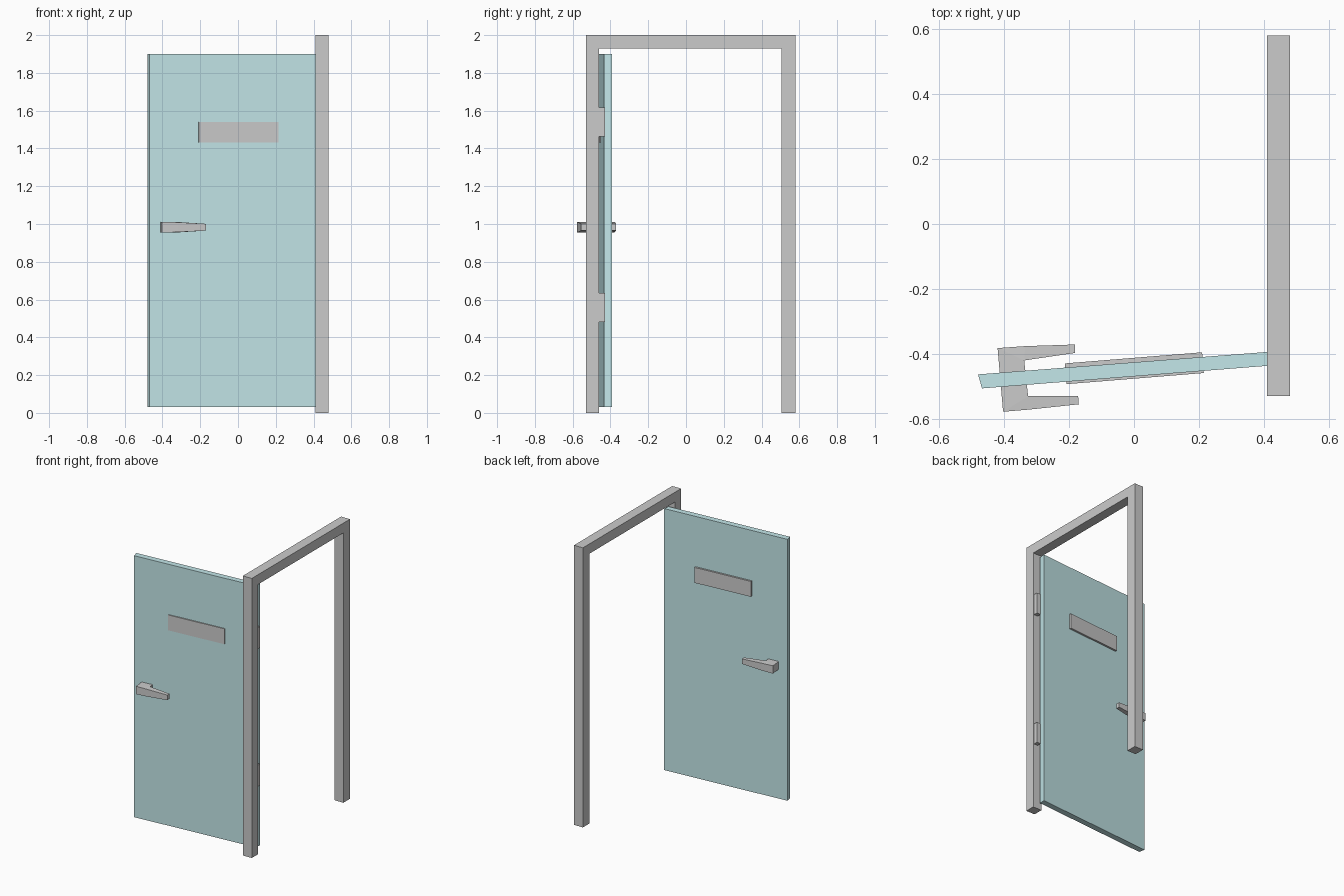
import bpy, bmesh, math

if "Cube" in bpy.data.objects:
    bpy.data.objects.remove(bpy.data.objects["Cube"])


def finish(name, bm, material=None):
    bmesh.ops.remove_doubles(bm, verts=bm.verts, dist=0.0001)
    bmesh.ops.recalc_face_normals(bm, faces=bm.faces)
    mesh = bpy.data.meshes.new(name)
    bm.to_mesh(mesh)
    bm.free()
    obj = bpy.data.objects.new(name, mesh)
    bpy.context.collection.objects.link(obj)
    if material:
        mesh.materials.append(material)
    return obj


def prism(name, points, offset, material=None):
    """Extrude a flat outline along the offset vector."""
    bm = bmesh.new()
    face = bm.faces.new([bm.verts.new(p) for p in points])
    new = bmesh.ops.extrude_face_region(bm, geom=[face])["geom"]
    bmesh.ops.translate(bm, vec=offset,
                        verts=[v for v in new if isinstance(v, bmesh.types.BMVert)])
    return finish(name, bm, material)


def box(name, center, size, turn=0.0):
    x, y, z = (s / 2 for s in size)
    c, s = math.cos(turn), math.sin(turn)
    corners = [(-x, -y), (x, -y), (x, y), (-x, y)]
    points = [(center[0] + a * c - b * s, center[1] + a * s + b * c, center[2] - z)
              for a, b in corners]
    return prism(name, points, (0, 0, 2 * z))


teal = bpy.data.materials.new("door_teal")
teal.diffuse_color = (0.55, 0.8, 0.82, 1)
teal.use_nodes = True
teal.node_tree.nodes["Principled BSDF"].inputs["Base Color"].default_value = teal.diffuse_color

# Door frame: an upside-down U profile in the y-z plane
outline = [(-0.53, 0), (-0.46, 0), (-0.46, 1.93), (0.505, 1.93),
           (0.505, 0), (0.58, 0), (0.58, 2), (-0.53, 2)]
prism("door_frame", [(0.41, y, z) for y, z in outline], (0.07, 0, 0))

# Open door leaf with slanted ends
leaf = [(-0.48, -0.463), (-0.468, -0.506), (0.443, -0.434), (0.447, -0.391)]
prism("door_leaf", [(x, y, 0.03) for x, y in leaf], (0, 0, 1.87), teal)

# Plate showing on both faces of the door
box("door_plate", (0.001, -0.444, 1.486), (0.424, 0.064, 0.11), math.atan(0.081))

# Hinges
for i, z in enumerate((0.557, 1.54)):
    box(f"hinge_{i + 1}", (0.458, -0.446, z), (0.032, 0.034, 0.153))

# Tapered lever handle running through the door: outer point, inner point, half height
stations = [((-0.170, -0.555), (-0.172, -0.530), 0.018),
            ((-0.320, -0.571), (-0.326, -0.530), 0.026),
            ((-0.403, -0.578), (-0.326, -0.530), 0.028),
            ((-0.420, -0.382), (-0.338, -0.420), 0.028),
            ((-0.335, -0.376), (-0.338, -0.420), 0.026),
            ((-0.182, -0.371), (-0.182, -0.397), 0.018)]
bm = bmesh.new()
rings = [[bm.verts.new((*p, 0.983 + s * h)) for p, s in
          ((a, -1), (b, -1), (b, 1), (a, 1))] for a, b, h in stations]
# Corner stations share one inner edge
for i, j in ((1, 2), (4, 3)):
    for k in (1, 2):
        rings[i][k].co = rings[j][k].co
for r, q in zip(rings, rings[1:]):
    for k in range(4):
        bm.faces.new((r[k], r[(k + 1) % 4], q[(k + 1) % 4], q[k]))
bm.faces.new(rings[0])
bm.faces.new(rings[-1])
finish("lever_handle", bm)
